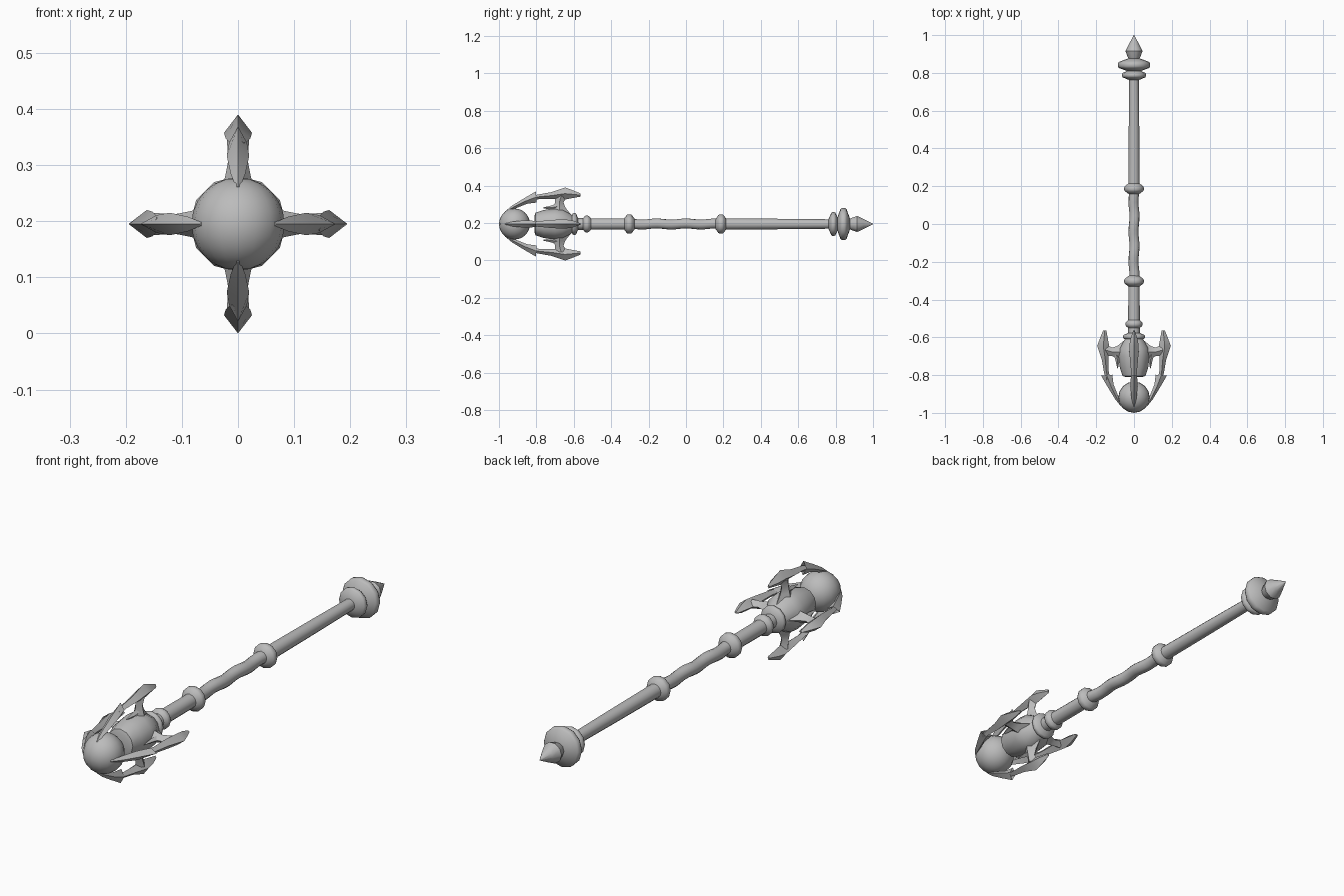
import bpy, bmesh
from math import sin, cos, pi, tau
from mathutils import Matrix

cube = bpy.data.objects.get("Cube")
if cube:
    bpy.data.objects.remove(cube, do_unlink=True)

AXIS = 0.195  # height of the staff's long axis

metal = bpy.data.materials.new("grey metal")
metal.use_nodes = True
GREY = (0.5, 0.5, 0.5, 1)
metal.diffuse_color = GREY
metal.node_tree.nodes["Principled BSDF"].inputs["Base Color"].default_value = GREY


def finish(name, bm, angle=40):
    bmesh.ops.recalc_face_normals(bm, faces=bm.faces)
    mesh = bpy.data.meshes.new(name)
    bm.to_mesh(mesh)
    bm.free()
    mesh.materials.append(metal)
    obj = bpy.data.objects.new(name, mesh)
    bpy.context.collection.objects.link(obj)
    obj.location.z = AXIS
    bpy.ops.object.select_all(action='DESELECT')
    obj.select_set(True)
    bpy.context.view_layer.objects.active = obj
    bpy.ops.object.shade_smooth_by_angle(angle=angle * pi / 180)
    return obj


def skin(bm, loops):
    """Bridge rings of equal length and cap both ends."""
    rings = [[bm.verts.new(p) for p in loop] for loop in loops]
    n = len(rings[0])
    for a, b in zip(rings, rings[1:]):
        for i in range(n):
            j = (i + 1) % n
            bm.faces.new((a[i], a[j], b[j], b[i]))
    bm.faces.new(rings[0])
    bm.faces.new(rings[-1])


def lathe(name, profile, sides=12, wobble=0.0):
    """Turn (y, radius) points around the long axis."""
    bm = bmesh.new()
    loops = []
    for y, r in profile:
        loops.append([((r + wobble * sin(a + y * 40)) * cos(a), y,
                       (r + wobble * sin(a + y * 40)) * sin(a))
                      for a in (tau * i / sides for i in range(sides))])
    skin(bm, loops)
    return finish(name, bm)


def blade(name, sections, turn):
    """Diamond loft; section = inner (y, r), outer (y, r), half width."""
    bm = bmesh.new()
    skin(bm, [[(ra, ya, 0), ((ra + rb) / 2, (ya + yb) / 2, w),
               (rb, yb, 0), ((ra + rb) / 2, (ya + yb) / 2, -w)]
              for ya, ra, yb, rb, w in sections])
    bm.transform(Matrix.Rotation(turn, 4, 'Y'))
    return finish(name, bm)


def ring(name, y, r, half, inner=0.026):
    lathe(name, [(y - half, inner), (y - half * 0.45, r * 0.93), (y - half * 0.2, r),
                 (y + half * 0.2, r), (y + half * 0.45, r * 0.93), (y + half, inner)])


# Orb at the front
bm = bmesh.new()
bmesh.ops.create_uvsphere(bm, u_segments=16, v_segments=12, radius=0.083)
bm.transform(Matrix.Translation((0, -0.917, 0)))
finish("orb", bm, 60)

# Barrel-shaped core behind the orb
lathe("head_core", [(-0.81, 0.045), (-0.805, 0.06), (-0.76, 0.075), (-0.70, 0.083),
                    (-0.66, 0.079), (-0.62, 0.055), (-0.59, 0.035)])

# Shaft and twisted grip
lathe("front_shaft", [(-0.60, 0.031), (-0.30, 0.030)])
lathe("grip", [(-0.30 + 0.0245 * i, 0.0265) for i in range(21)], wobble=0.003)
lathe("rear_shaft", [(0.19, 0.030), (0.50, 0.028), (0.78, 0.025), (0.89, 0.025)])

# Collars
ring("head_collar", -0.597, 0.058, 0.022)
ring("neck_collar", -0.53, 0.045, 0.025)
ring("front_grip_ring", -0.303, 0.052, 0.03)
ring("rear_grip_ring", 0.187, 0.052, 0.03)
ring("pommel_ring", 0.788, 0.064, 0.026)
ring("pommel_disc", 0.842, 0.086, 0.036)

# Pointed end
lathe("pommel_spike", [(0.87, 0.026), (0.885, 0.034), (0.915, 0.045),
                       (0.95, 0.028), (1.0, 0.001)], sides=10)

# Four identical arms around the head
for i, side in enumerate(("left", "lower", "right", "upper")):
    turn = i * pi / 2
    # Barbed point reaching over the orb
    blade(side + "_barb", [(-0.965, 0.062, -0.967, 0.068, 0.003),
                           (-0.92, 0.080, -0.93, 0.098, 0.013),
                           (-0.85, 0.108, -0.87, 0.135, 0.020),
                           (-0.798, 0.115, -0.803, 0.174, 0.016),
                           (-0.825, 0.135, -0.825, 0.155, 0.010)], turn)
    # Curved claw sweeping back
    blade(side + "_claw", [(-0.85, 0.118, -0.85, 0.140, 0.012),
                           (-0.78, 0.134, -0.79, 0.158, 0.015),
                           (-0.71, 0.135, -0.72, 0.170, 0.022),
                           (-0.65, 0.130, -0.645, 0.195, 0.025),
                           (-0.61, 0.138, -0.605, 0.180, 0.019),
                           (-0.565, 0.146, -0.563, 0.163, 0.004)], turn)
    # Strut joining claw and core
    blade(side + "_strut", [(-0.735, 0.060, -0.615, 0.050, 0.030),
                            (-0.71, 0.090, -0.645, 0.088, 0.022),
                            (-0.70, 0.115, -0.655, 0.115, 0.017),
                            (-0.70, 0.150, -0.635, 0.150, 0.020)], turn)
    # Small thorn under the strut
    blade(side + "_thorn", [(-0.68, 0.075, -0.68, 0.115, 0.014),
                            (-0.72, 0.076, -0.715, 0.100, 0.010),
                            (-0.765, 0.085, -0.765, 0.088, 0.002)], turn)
